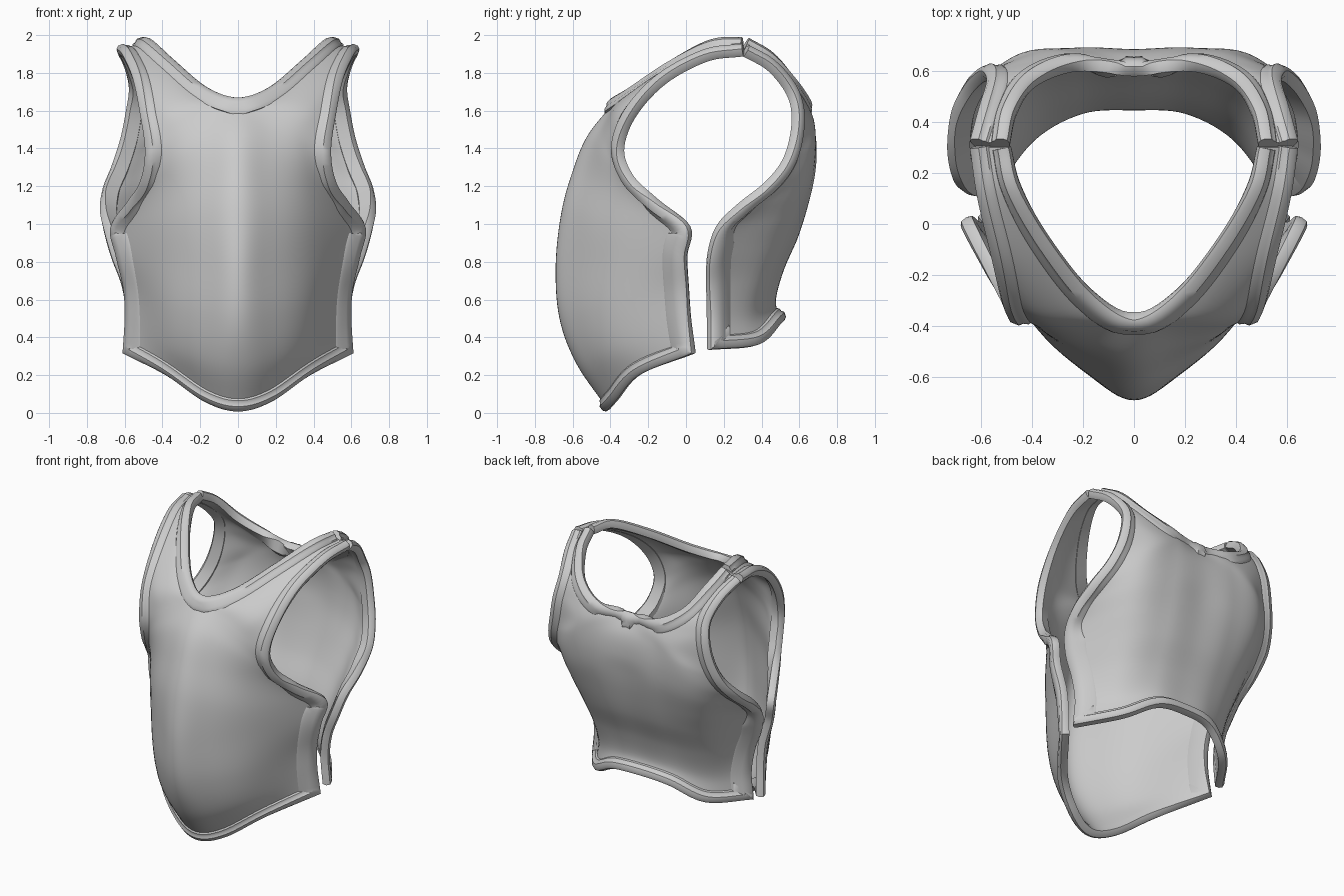
import bpy
import bmesh
from mathutils import Vector

if "Cube" in bpy.data.objects:
    bpy.data.objects.remove(bpy.data.objects["Cube"])

COLUMN_STEPS = 7      # samples between neighbouring control columns
ROW_STEPS = 7         # samples between neighbouring control rows
SIDE_CORNER = 4       # control row where the armhole meets the side seam
THICKNESS = 0.03

# Rim cross-section: (distance inward from the edge, height above the plate)
RIM = [(-.008, -.032), (-.016, -.01), (-.014, .014), (0, .026), (.034, .027),
       (.048, .014), (.066, .01), (.078, -.006), (.06, -.032)]


def spline(points, t, ghost=None):
    """Smooth curve through the points; ghost is the point before the first."""
    k = min(int(t), len(points) - 2)
    f = t - k
    b, c = points[k], points[k + 1]
    if k > 0:
        a = points[k - 1]
    else:
        a = ghost if ghost else b * 2 - c
    d = points[k + 2] if k + 2 < len(points) else c * 2 - b
    return (b * 2 + (c - a) * f + (a * 2 - b * 5 + c * 4 - d) * f ** 2
            + (b * 3 - a - c * 3 + d) * f ** 3) / 2


def mirrored(p):
    return Vector((-p.x, p.y, p.z))


def strap_row(inner, outer, bulge):
    """Control row across the shoulder strap, from neck to armhole."""
    a, b = Vector(inner), Vector(outer)
    push = Vector((0, bulge, 0))
    return [a, a.lerp(b, 1 / 3) + push, a.lerp(b, 2 / 3) + push, b]


def plate_grid(body, straps):
    """Sample half a plate, from centre and neck outward to side and armhole."""
    rows = [[Vector(p) for p in row] for row in body]
    rows += [strap_row(*s) for s in straps]
    neck = len(body) - 1
    columns = [[r[c] for r in rows] for c in range(4)]
    centre_line, neck_line = columns[0][:neck + 1], columns[0][neck:]
    grid = []
    for j in range((len(rows) - 1) * ROW_STEPS + 1):
        v = j / ROW_STEPS
        if v <= neck:
            first = spline(centre_line, v)
        else:
            first = spline(neck_line, v - neck, mirrored(neck_line[1]))
        cols = [first] + [spline(c, v) for c in columns[1:]]
        straight = first * 2 - cols[1]
        ghost = mirrored(cols[1]).lerp(straight, min(max(v - neck, 0), 1))
        grid.append([spline(cols, i / COLUMN_STEPS, ghost)
                     for i in range(3 * COLUMN_STEPS + 1)])
    return grid, neck * ROW_STEPS


def finish(name, bm, thickness=0):
    """Turn half a part into a mirrored, smoothly shaded object."""
    mesh = bpy.data.meshes.new(name)
    bm.to_mesh(mesh)
    bm.free()
    obj = bpy.data.objects.new(name, mesh)
    bpy.context.collection.objects.link(obj)
    mirror = obj.modifiers.new("mirror", 'MIRROR')
    mirror.merge_threshold = 0.0005
    if thickness:
        solid = obj.modifiers.new("thickness", 'SOLIDIFY')
        solid.thickness = thickness
        solid.offset = -1
    bpy.ops.object.select_all(action='DESELECT')
    obj.select_set(True)
    bpy.context.view_layer.objects.active = obj
    bpy.ops.object.convert(target='MESH')
    bpy.ops.object.shade_smooth_by_angle(angle=0.75)


def build_shell(name, grid, side):
    """Build the plate and return its outward normals, laid out like the grid."""
    bm = bmesh.new()
    verts = [[bm.verts.new(p) for p in row] for row in grid]
    for low, high in zip(verts, verts[1:]):
        for i in range(len(low) - 1):
            bm.faces.new((low[i], low[i + 1], high[i + 1], high[i]))
    if side < 0:
        bmesh.ops.reverse_faces(bm, faces=bm.faces[:])
    bm.normal_update()
    normals = [[v.normal.copy() for v in row] for row in verts]
    finish(name, bm, THICKNESS)
    return normals


def build_rim(name, points, normals, inward, widths):
    """Sweep the rim section along an edge that starts on the centre plane."""
    bm = bmesh.new()
    rings = []
    for k, p in enumerate(points):
        normal = normals[k]
        after = (points[min(k + 1, len(points) - 1)] - p).normalized()
        before = (p - points[max(k - 1, 0)]).normalized()
        tangent = (before + after).normalized()
        miter = 1 / max(0.7, tangent.dot(after if after.length else before))
        if k == 0:
            tangent, miter = Vector((1, 0, 0)), 1
            normal = Vector((0, normal.y, normal.z)).normalized()
        across = normal.cross(tangent).normalized() * inward * miter
        ring = []
        for a, h in RIM:
            a = a * widths[k] if a > 0 else a
            ring.append(bm.verts.new(p + across * a + normal * h))
        rings.append(ring)
    count = len(RIM)
    for r, s in zip(rings, rings[1:]):
        for m in range(count):
            n = (m + 1) % count
            bm.faces.new((r[m], r[n], s[n], s[m]))
    bm.faces.new(rings[-1])
    bmesh.ops.recalc_face_normals(bm, faces=bm.faces[:])
    finish(name, bm)


def build_plate(name, body, straps, side):
    grid, neck = plate_grid(body, straps)
    top = len(grid) - 1
    normals = build_shell(name + "_plate", grid, side)
    # Neck rim runs from the centre to the shoulder, narrowing on the strap
    widths = [1.15 - 0.35 * j / (top - neck) for j in range(top - neck + 1)]
    build_rim(name + "_neck_rim", [row[0] for row in grid[neck:]],
              [row[0] for row in normals[neck:]], -side, widths)
    # Outer rim runs along the waist, up the side and round the armhole
    waist_and_flank = [rows[0][:-1] + [row[-1] for row in rows]
                       for rows in (grid, normals)]
    widths = [0.8] * (len(grid[0]) - 1)
    for j in range(top + 1):
        seam = min(max(SIDE_CORNER + 0.5 - j / ROW_STEPS, 0), 1)
        strap = max(j - neck, 0) / (top - neck)
        widths.append(1.05 + 0.65 * seam - 0.25 * strap)
    build_rim(name + "_outer_rim", *waist_and_flank, side, widths)


# Breastplate: keeled centre, pointed waist
front_body = [
    [(0, -.42, .027), (.17, -.375, .077), (.37, -.25, .215), (.59, .025, .325)],
    [(0, -.58, .26), (.16, -.525, .28), (.36, -.36, .36), (.578, .005, .5)],
    [(0, -.67, .5), (.16, -.595, .52), (.37, -.4, .56), (.585, -.005, .66)],
    [(0, -.69, .78), (.16, -.605, .79), (.38, -.405, .8), (.625, -.015, .83)],
    [(0, -.66, 1.06), (.16, -.59, 1.05), (.38, -.41, 1.0), (.655, 0, .98)],
    [(0, -.6, 1.28), (.15, -.545, 1.26), (.35, -.425, 1.19), (.57, -.165, 1.11)],
    [(0, -.52, 1.47), (.15, -.49, 1.44), (.33, -.435, 1.36), (.5, -.3, 1.23)],
    [(0, -.375, 1.65), (.15, -.41, 1.58), (.31, -.415, 1.5), (.475, -.36, 1.39)],
]
front_straps = [
    ((.17, -.28, 1.705), (.5, -.295, 1.58), -.05),
    ((.34, -.07, 1.845), (.54, -.13, 1.765), -.02),
    ((.46, .14, 1.955), (.595, .1, 1.89), 0),
    ((.5, .3, 1.965), (.625, .3, 1.92), 0),
]
build_plate("front", front_body, front_straps, 1)

# Backplate: rounded shoulder blades, narrow waist
back_body = [
    [(0, .505, .5), (.21, .485, .48), (.41, .375, .375), (.588, .135, .35)],
    [(0, .475, .59), (.21, .46, .58), (.41, .35, .52), (.573, .135, .52)],
    [(0, .515, .75), (.22, .5, .74), (.43, .395, .7), (.595, .13, .68)],
    [(0, .59, .93), (.23, .58, .92), (.46, .47, .88), (.65, .135, .83)],
    [(0, .64, 1.1), (.24, .635, 1.08), (.49, .535, 1.03), (.69, .18, .97)],
    [(0, .67, 1.25), (.24, .675, 1.23), (.5, .6, 1.17), (.712, .29, 1.08)],
    [(0, .685, 1.38), (.23, .69, 1.36), (.48, .645, 1.29), (.698, .43, 1.19)],
    [(0, .67, 1.51), (.22, .685, 1.48), (.44, .67, 1.41), (.65, .53, 1.31)],
    [(0, .61, 1.63), (.2, .665, 1.58), (.39, .67, 1.52), (.605, .58, 1.45)],
]
back_straps = [
    ((.22, .63, 1.65), (.575, .59, 1.6), .025),
    ((.39, .565, 1.745), (.56, .55, 1.72), .015),
    ((.475, .45, 1.885), (.59, .45, 1.84), 0),
    ((.505, .32, 1.965), (.625, .32, 1.915), 0),
]
build_plate("back", back_body, back_straps, -1)
